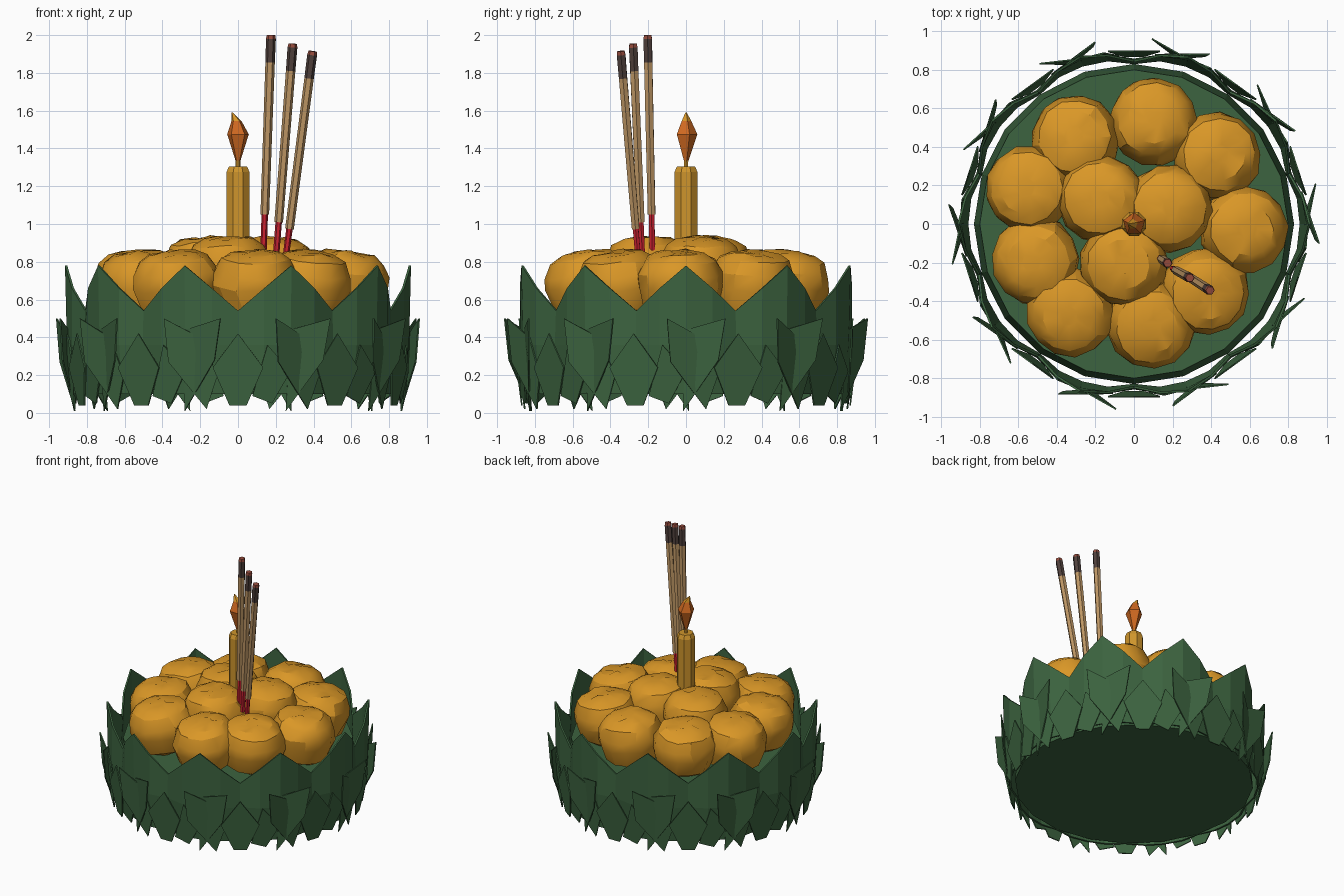
import bpy, bmesh, math, random
from mathutils import Vector, Matrix

random.seed(4)
if "Cube" in bpy.data.objects:
    bpy.data.objects.remove(bpy.data.objects["Cube"])


def material(name, rgb):
    m = bpy.data.materials.new(name)
    m.use_nodes = True
    m.diffuse_color = (*rgb, 1)
    bsdf = m.node_tree.nodes["Principled BSDF"]
    bsdf.inputs["Base Color"].default_value = (*rgb, 1)
    bsdf.inputs["Roughness"].default_value = 0.8
    return m


GREEN = material("leaf green", (0.045, 0.125, 0.05))
GOLD = material("marigold", (0.70, 0.31, 0.02))
WAX = material("candle wax", (0.62, 0.30, 0.025))
ORANGE = material("flame orange", (0.62, 0.14, 0.015))
TAN = material("incense tan", (0.52, 0.31, 0.13))
ASH = material("burnt brown", (0.08, 0.052, 0.045))
EMBER = material("ember red", (0.30, 0.07, 0.045))
RED = material("stick red", (0.60, 0.015, 0.03))


def finish(name, bm, *mats):
    bmesh.ops.recalc_face_normals(bm, faces=bm.faces)
    mesh = bpy.data.meshes.new(name)
    bm.to_mesh(mesh)
    bm.free()
    for m in mats:
        mesh.materials.append(m)
    ob = bpy.data.objects.new(name, mesh)
    bpy.context.collection.objects.link(ob)
    return ob


def loft(bm, rings):
    """Skin closed rings of points, capping both ends."""
    rows = [[bm.verts.new(p) for p in ring] for ring in rings]
    n = len(rows[0])
    bands = []
    for a, b in zip(rows, rows[1:]):
        bands.append([bm.faces.new((a[i], a[(i + 1) % n], b[(i + 1) % n], b[i])) for i in range(n)])
    bands[0].append(bm.faces.new(rows[0][::-1]))
    bands[-1].append(bm.faces.new(rows[-1]))
    return bands


def ring(r, z, n, turn=0.0, cx=0.0, cy=0.0):
    return [(cx + r * math.cos(turn + math.tau * i / n),
             cy + r * math.sin(turn + math.tau * i / n), z) for i in range(n)]


def around(deg, r, z):
    """Point at an angle measured from the front towards +x."""
    a = math.radians(deg)
    return (r * math.sin(a), -r * math.cos(a), z)


def thicken(ob, t, offset=-1):
    mod = ob.modifiers.new("thickness", "SOLIDIFY")
    mod.thickness = t
    mod.offset = offset


# Round base
bm = bmesh.new()
loft(bm, [ring(0.83, 0.10, 20, math.pi / 2), ring(0.80, 0.50, 20, math.pi / 2)])
finish("base", bm, GREEN)

# Ten tall pointed leaves: (angle, top z, top radius, bottom radius)
COLUMNS = [(-18, 0.54, 0.845, 0.835), (-9, 0.66, 0.885, 0.86), (0, 0.78, 0.91, 0.865),
           (9, 0.66, 0.885, 0.86), (18, 0.54, 0.845, 0.835)]
bm = bmesh.new()
for k in range(10):
    mid = 18 + 36 * k
    cols = []
    for a, z, rt, rb in COLUMNS:
        cols.append([bm.verts.new(around(mid + a, rb, 0.10)),
                     bm.verts.new(around(mid + a, (rb + rt) / 2 + 0.012, 0.36)),
                     bm.verts.new(around(mid + a, rt, z))])
    for c, d in zip(cols, cols[1:]):
        for j in range(2):
            bm.faces.new((c[j], d[j], d[j + 1], c[j + 1]))
thicken(finish("tall_leaves", bm, GREEN), 0.012, 0)

# Small overlapping outer leaves, each outline as (angle, radius, z)
OUTLINES = {
    "outer_leaves_left": [(-18, 0.90, 0.44), (-5.5, 0.965, 0.50), (-7.5, 0.945, 0.28), (-19, 0.865, 0.01)],
    "outer_leaves_right": [(23, 0.90, 0.40), (12, 0.965, 0.50), (13, 0.945, 0.27), (25, 0.87, 0.02),
                           (29, 0.885, 0.20)],
    "outer_leaves_middle": [(0, 0.895, 0.42), (8.5, 0.905, 0.24), (3, 0.87, 0.04), (-3, 0.87, 0.04),
                            (-8.5, 0.905, 0.24)],
    "under_leaves": [(10, 0.90, 0.36), (18, 0.90, 0.22), (12, 0.865, 0.05), (5, 0.875, 0.09)],
}
for name, outline in OUTLINES.items():
    bm = bmesh.new()
    for k in range(10):
        bm.faces.new([bm.verts.new(around(36 * k + a, r, z)) for a, r, z in outline])
    thicken(finish(name, bm, GREEN), 0.008, 0)

# Marigold heads: flattened, slightly irregular cushions
PROFILE = [(0.10, -0.20), (0.19, -0.14), (0.225, -0.02), (0.22, 0.05),
           (0.185, 0.125), (0.13, 0.155), (0.05, 0.165)]


def flower(name, x, y, z, tilt, size=1.0):
    bm = bmesh.new()
    rings = []
    for r, h in PROFILE:
        rings.append([Vector(p) for p in ring(r * size, h, 13, random.uniform(-0.1, 0.1))])
        for p in rings[-1]:
            p.xy *= random.uniform(0.97, 1.03)
            p.z += random.uniform(-0.01, 0.01)
    loft(bm, rings)
    out = Vector((x, y, 0)).normalized()
    lean = Matrix.Rotation(tilt, 4, Vector((0, 0, 1)).cross(out))
    bm.transform(Matrix.Translation((x, y, z)) @ lean)
    ob = finish(name, bm, GOLD)
    bpy.ops.object.select_all(action="DESELECT")
    bpy.context.view_layer.objects.active = ob
    ob.select_set(True)
    bpy.ops.object.shade_smooth_by_angle(angle=math.radians(28))


OUTER = [(0.10, 0.53), (0.43, 0.35), (0.57, -0.03), (0.37, -0.35), (0.09, -0.52),
         (-0.33, -0.46), (-0.51, -0.19), (-0.54, 0.18), (-0.30, 0.44)]
for i, (x, y) in enumerate(OUTER):
    flower(f"outer_flower_{i + 1}", x, y, 0.69, 0.13, 1.02)
for i, (x, y) in enumerate([(-0.17, 0.13), (0.18, 0.08), (-0.05, -0.20)]):
    flower(f"inner_flower_{i + 1}", x, y, 0.765, 0.06, 1.02)

# Candle with chamfered top, and its wick
turn = math.pi / 8
bm = bmesh.new()
loft(bm, [ring(r, z, 8, turn) for r, z in [(0.066, 0.75), (0.066, 1.275), (0.052, 1.305)]])
loft(bm, [ring(0.013, z, 6) for z in (1.30, 1.37)])
finish("candle", bm, WAX)

# Flame with a bent yellow tip
bm = bmesh.new()
FLAME = [(0.012, 1.33, 0), (0.035, 1.40, 0), (0.06, 1.475, 0), (0.028, 1.545, -0.008), (0.004, 1.59, -0.03)]
bands = loft(bm, [ring(r, z, 5, math.pi / 2, cx) for r, z, cx in FLAME])
for f in bands[-1]:
    f.material_index = 1
finish("flame", bm, ORANGE, GOLD)

# Incense sticks: base point, top point, height where the coating begins
STICKS = [((0.135, -0.178, 0.86), (0.175, -0.203, 2.0), 1.05),
          ((0.202, -0.232, 0.84), (0.290, -0.280, 1.955), 1.01),
          ((0.255, -0.255, 0.84), (0.395, -0.345, 1.915), 0.975)]
for i, (lo, hi, coat) in enumerate(STICKS):
    lo, hi = Vector(lo), Vector(hi)
    turn_to = (hi - lo).to_track_quat("Z", "Y").to_matrix().to_4x4()
    length = (hi - lo).length
    start = length * (coat - lo.z) / (hi.z - lo.z)
    sections = [(0.017, 0), (0.017, start), (0.023, start), (0.025, length - 0.145),
                (0.026, length - 0.02), (0.022, length)]
    bm = bmesh.new()
    bands = loft(bm, [ring(r, z, 6) for r, z in sections])
    for band, index in zip(bands, (0, 1, 1, 2, 3)):
        for f in band:
            f.material_index = index
    bm.transform(Matrix.Translation(lo) @ turn_to)
    finish(f"incense_stick_{i + 1}", bm, RED, TAN, ASH, EMBER)
